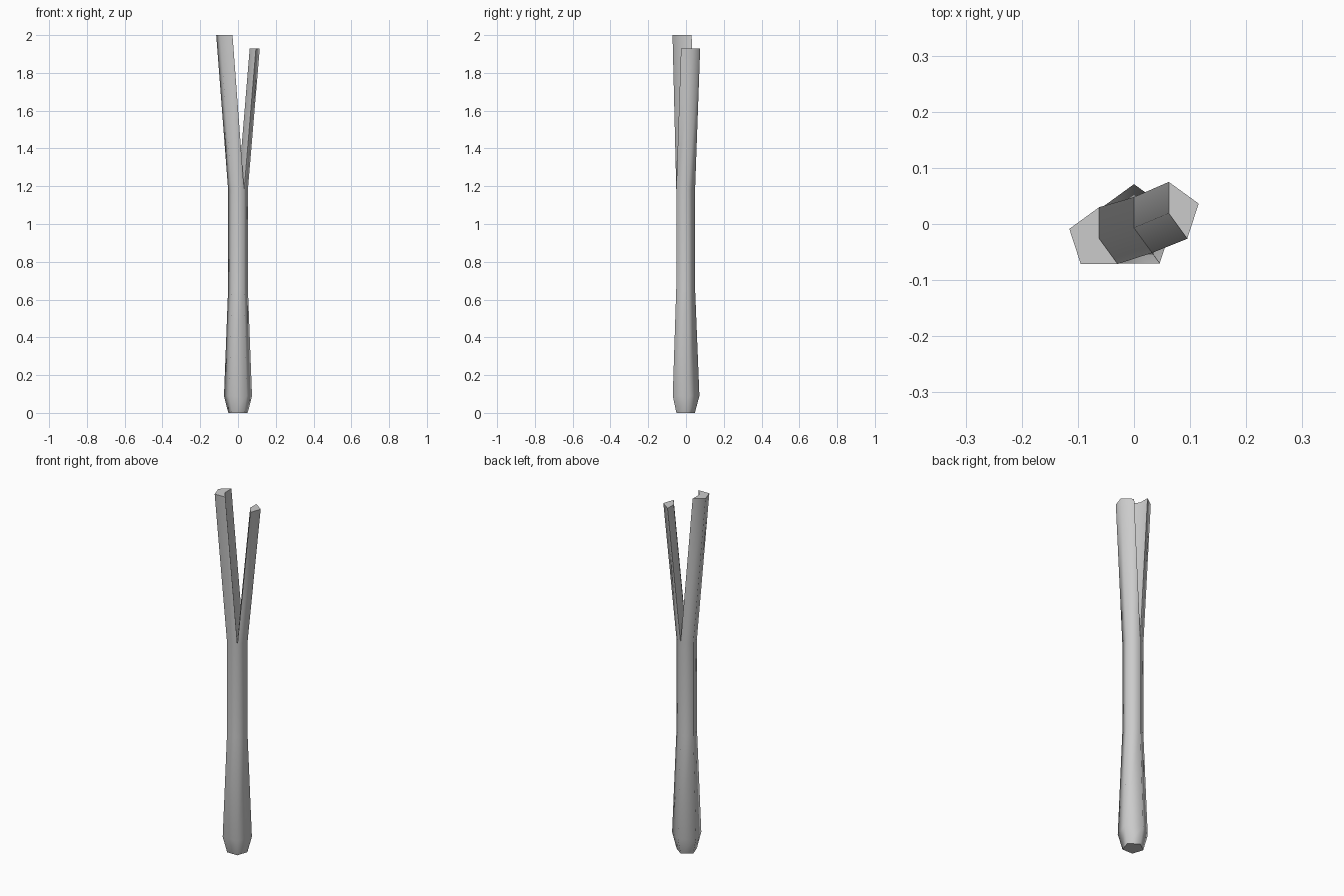
import bpy, bmesh
from math import sin, cos, pi, radians

if "Cube" in bpy.data.objects:
    bpy.data.objects.remove(bpy.data.objects["Cube"])

bm = bmesh.new()
CY = -0.007   # trunk axis offset


def ring_points(r, cx, cy):
    # pentagon: back, left, front-left, front-right, right
    return [(cx - r * sin(2 * pi * i / 5), cy + r * cos(2 * pi * i / 5)) for i in range(5)]


def bridge(a, b):
    for i in range(len(a)):
        j = (i + 1) % len(a)
        bm.faces.new((a[i], a[j], b[j], b[i]))


# Trunk: pentagonal rings, flared near the foot
rings = []
for r, z in [(0.054, 0.0), (0.078, 0.09), (0.055, 0.66), (0.055, 1.18)]:
    rings.append([bm.verts.new((x, y, z)) for x, y in ring_points(r, 0, CY)])
bm.faces.new(rings[0][::-1])
for a, b in zip(rings, rings[1:]):
    bridge(a, b)

# Fork: the top pentagon is split through its centre into two branches
centre = bm.verts.new((0, CY, 1.18))


def branch(ids, cx, cy, z):
    pts = ring_points(0.056, cx, cy)
    low = [rings[-1][i] for i in ids] + [centre]
    top = [bm.verts.new((*pts[i], z)) for i in ids] + [bm.verts.new((cx, cy, z))]
    bridge(low, top)
    bm.faces.new(top)


branch([0, 1, 2, 3], -0.062, -0.026, 2.0)
branch([3, 4, 0], 0.062, 0.019, 1.93)

bmesh.ops.recalc_face_normals(bm, faces=bm.faces)
mesh = bpy.data.meshes.new("forked_trunk")
bm.to_mesh(mesh)
bm.free()
trunk = bpy.data.objects.new("forked_trunk", mesh)
bpy.context.collection.objects.link(trunk)

# Smooth sides, sharp ends and fork corners
bpy.context.view_layer.objects.active = trunk
trunk.select_set(True)
bpy.ops.object.shade_smooth_by_angle(angle=radians(75))
